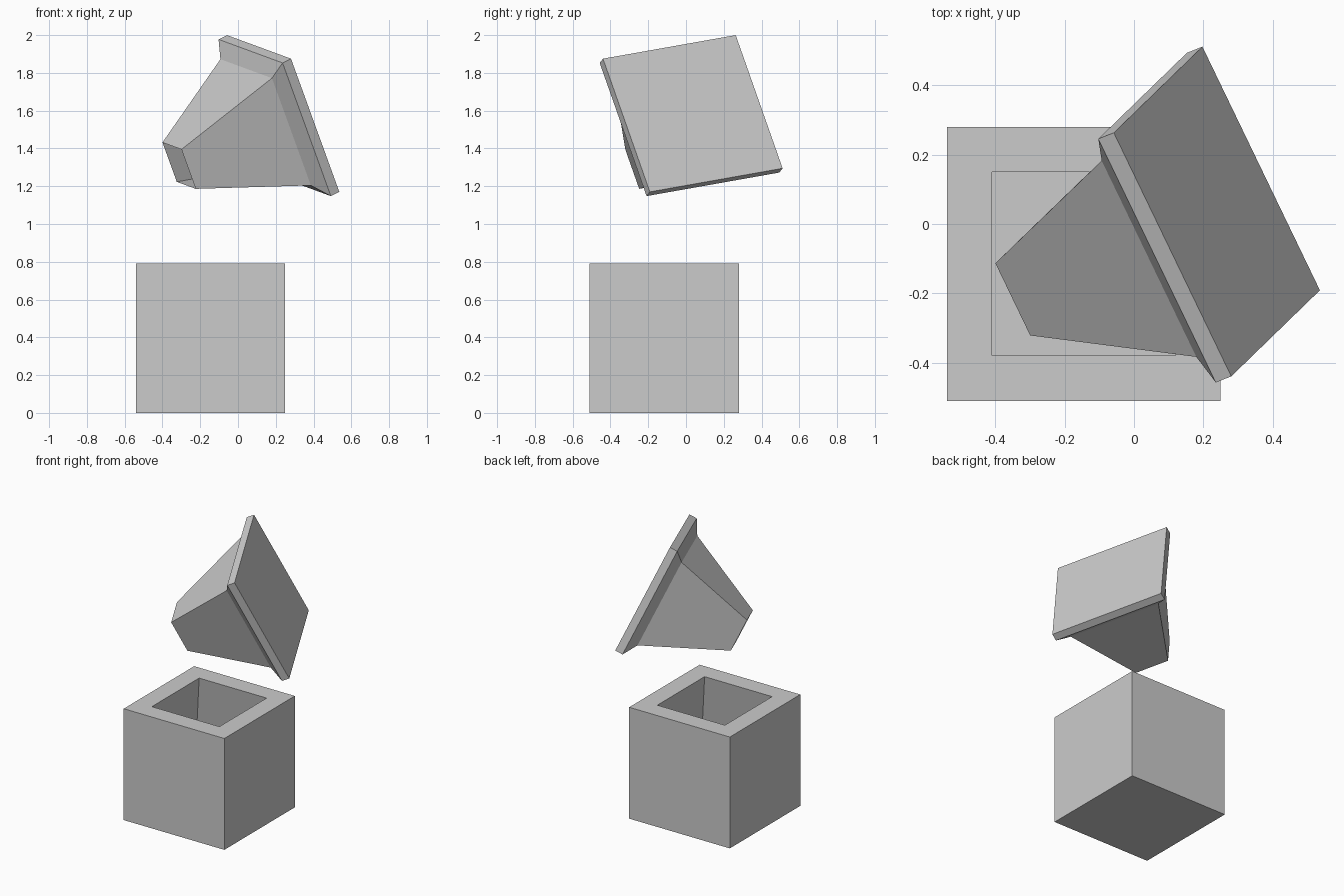
import bpy
import bmesh
from mathutils import Matrix, Vector

default = bpy.data.objects.get("Cube")
if default:
    bpy.data.objects.remove(default, do_unlink=True)

GREY = (0.6, 0.6, 0.6, 1.0)
grey = bpy.data.materials.new("plain grey")
grey.use_nodes = True
grey.diffuse_color = GREY
for node in grey.node_tree.nodes:
    if node.type == 'BSDF_PRINCIPLED':
        node.inputs["Base Color"].default_value = GREY


def square_loft(name, rings, matrix, close_end):
    """Join square rings given as (half width, height) into one skin."""
    bm = bmesh.new()
    loops = []
    for half, height in rings:
        corners = ((-half, -half), (half, -half), (half, half), (-half, half))
        loops.append([bm.verts.new((x, y, height)) for x, y in corners])
    for low, high in zip(loops, loops[1:]):
        for i in range(4):
            j = (i + 1) % 4
            bm.faces.new((low[i], low[j], high[j], high[i]))
    bm.faces.new(list(reversed(loops[0])))
    if close_end:
        bm.faces.new(loops[-1])
    bmesh.ops.recalc_face_normals(bm, faces=bm.faces[:])
    mesh = bpy.data.meshes.new(name)
    bm.to_mesh(mesh)
    bm.free()
    mesh.materials.append(grey)
    obj = bpy.data.objects.new(name, mesh)
    obj.matrix_world = matrix
    bpy.context.collection.objects.link(obj)
    return obj


# Hollow box: outer walls, flat rim, and a cavity that widens downwards
square_loft("box",
            [(0.395, 0), (0.395, 0.79), (0.265, 0.79), (0.385, 0.02)],
            Matrix.Translation((-0.145, -0.115, 0)), True)

# Tilted lid: plate, chamfered underside, and a tapered plug open at its tip
normal = Vector((0.844, 0.332, 0.423)).normalized()
side = Vector((0.34, -0.705, -0.125))
side = (side - normal * side.dot(normal)).normalized()
up = normal.cross(side)
tilt = Matrix((side, up, normal)).transposed().to_4x4()
square_loft("lid",
            [(0.395, 0), (0.395, -0.053), (0.318, -0.11), (0.117, -0.653)],
            Matrix.Translation((0.239, 0.036, 1.585)) @ tilt, False)
